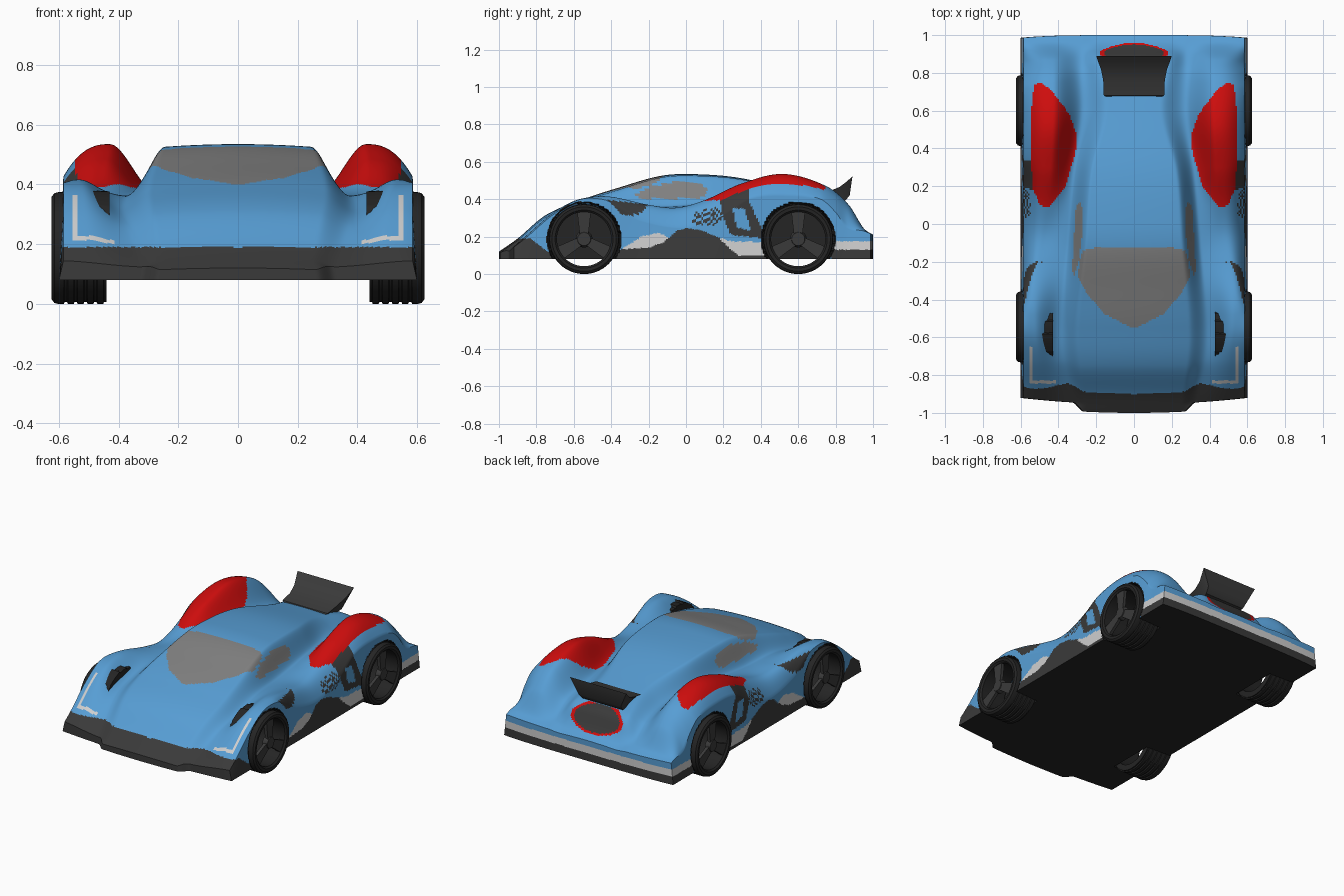
import bpy, bmesh, math
from mathutils import Matrix

if "Cube" in bpy.data.objects:
    bpy.data.objects.remove(bpy.data.objects["Cube"])

COLOURS = {"body_blue": (.095, .34, .66), "signal_red": (.62, .004, .004),
           "window_grey": (.22, .22, .22), "trim_silver": (.62, .62, .62),
           "trim_charcoal": (.042, .042, .042), "tyre_black": (.018, .018, .018)}
NAMES = list(COLOURS)
BLUE, RED, GLASS, SILVER, CHARCOAL, BLACK = range(len(NAMES))
materials = []
for name, rgb in COLOURS.items():
    mat = bpy.data.materials.new(name)
    mat.use_nodes = True
    mat.diffuse_color = (*rgb, 1)
    mat.node_tree.nodes["Principled BSDF"].inputs["Base Color"].default_value = (*rgb, 1)
    materials.append(mat)


def finish(name, bm, only=None):
    """Turn a bmesh into a smooth-shaded object, in one colour or with all of them."""
    bmesh.ops.recalc_face_normals(bm, faces=bm.faces)
    mesh = bpy.data.meshes.new(name)
    bm.to_mesh(mesh)
    bm.free()
    for mat in (materials if only is None else [materials[only]]):
        mesh.materials.append(mat)
    obj = bpy.data.objects.new(name, mesh)
    bpy.context.collection.objects.link(obj)
    bpy.ops.object.select_all(action="DESELECT")
    obj.select_set(True)
    bpy.context.view_layer.objects.active = obj
    bpy.ops.object.shade_smooth_by_angle(angle=math.radians(35))
    return obj


def smooth(a, b, x):
    t = min(max((x - a) / (b - a), 0), 1)
    return t * t * (3 - 2 * t)


def curve(*pts):
    """Smooth function through (position, value) points, constant beyond the ends."""
    last = len(pts) - 1
    slopes = []
    for i in range(last + 1):
        p, q = pts[max(i - 1, 0)], pts[min(i + 1, last)]
        slopes.append((q[1] - p[1]) / (q[0] - p[0]))

    def value(x):
        x = min(max(x, pts[0][0]), pts[last][0])
        i = 0
        while i < last - 1 and x > pts[i + 1][0]:
            i += 1
        (xa, za), (xb, zb) = pts[i], pts[i + 1]
        w = xb - xa
        t = (x - xa) / w
        h = t * t * (3 - 2 * t)
        return (za + (zb - za) * h + w * t * (1 - t) ** 2 * slopes[i]
                - w * t * t * (1 - t) * slopes[i + 1])
    return value


def inside(poly, u, v):
    hit = False
    for (ua, va), (ub, vb) in zip(poly, poly[1:] + poly[:1]):
        if (va > v) != (vb > v) and u < ua + (v - va) * (ub - ua) / (vb - va):
            hit = not hit
    return hit


# Body shape: lengthwise profiles of the spine, valley, fender crest and side edge
HALF, FLOOR = .585, .08
spine = curve((-1, .12), (-.9, .19), (-.75, .315), (-.55, .4), (-.35, .465), (-.15, .522),
              (0, .535), (.28, .515), (.6, .44), (.8, .385), (.88, .345), (.93, .27),
              (.96, .235), (1, .21))
valley = curve((-.95, .12), (-.86, .18), (-.72, .27), (-.55, .32), (-.35, .36), (-.1, .36),
               (.2, .38), (.4, .38), (.6, .37), (.8, .33), (.92, .25), (1, .21))
fender = curve((-.94, .13), (-.86, .2), (-.72, .32), (-.6, .39), (-.48, .415), (-.38, .41),
               (-.2, .37), (-.05, .355), (.1, .395), (.3, .485), (.52, .535), (.75, .47),
               (.87, .37), (.95, .245), (1, .21))
side_edge = curve((-.94, .13), (-.86, .19), (-.72, .31), (-.58, .395), (-.45, .4), (-.36, .36),
                  (-.25, .29), (0, .25), (.2, .32), (.35, .41), (.55, .425), (.72, .4),
                  (.8, .33), (.86, .25), (.95, .23), (1, .21))
crest = curve((-.9, .5), (-.4, .53), (0, .47), (.5, .43), (1, .43))
spine_half = curve((-.95, .25), (-.6, .29), (-.1, .25), (.28, .22), (.6, .14), (.85, .18))
valley_at = curve((-.95, .33), (-.6, .39), (-.1, .355), (.28, .32), (.6, .27), (.85, .28))


def height(x, y):
    x = abs(x)
    peak, top, low = crest(y), fender(y), valley(y)
    if x > peak:
        edge = side_edge(y)
        return edge + (top - edge) * (1 - ((x - peak) / (HALF - peak)) ** 2.5)
    at = valley_at(y)
    middle = (spine(y) - .15 * x * x - low) * (1 - smooth(spine_half(y), at, x))
    return low + middle + (top - low) * smooth(at, peak, x)


WHEEL_Y, WHEEL_R, ARCH_R = (-.545, .6), .187, .193


def in_arch(y, z, r):
    return any(math.hypot(y - wy, z - WHEEL_R) < r for wy in WHEEL_Y)


# Painted areas: seen from above (x, y), or from the side (y, z)
WINDSCREEN = [(0, -.555), (.15, -.48), (.25, -.37), (.295, -.28), (.29, -.2), (.27, -.14),
              (.2, -.125), (-.01, -.125), (-.01, -.555)]
FENDER_PANEL = [(.45, .09), (.36, .2), (.31, .38), (.3, .46), (.34, .58), (.44, .71), (.49, .745),
                (.53, .74), (.545, .6), (.545, .4), (.54, .2), (.5, .1)]
SIDE_WINDOW = [(-.28, .42), (-.2, .465), (-.05, .495), (.08, .485), (.12, .45), (.1, .41),
               (-.1, .4), (-.24, .405)]
VENT = [(-.42, .395), (-.2, .37), (-.25, .32), (-.34, .315)]
INTAKE = [(.18, .4), (.24, .43), (.34, .47), (.34, .38), (.42, .22), (.42, .19), (.24, .21), (.2, .3)]
INTAKE_HOLE = [(.25, .35), (.31, .35), (.35, .23), (.27, .25)]
GRILLE = [(.02, .28), (.06, .34), (.17, .36), (.2, .3), (.15, .26), (.06, .26)]
SILL = [(-.4, .07), (-.4, .13), (-.2, .14), (-.12, .17), (-.05, .23), (0, .245), (.08, .235),
        (.18, .19), (.24, .13), (.28, .1), (.45, .1), (.45, .07)]
SILL_STRIPES = [[(-.37, .12), (-.3, .16), (-.24, .2), (-.15, .22), (-.1, .2), (-.05, .16)],
                [(.16, .2), (.24, .175), (.45, .17), (.45, .1), (.27, .1)]]


def paint(x, y, z, wall):
    x = abs(x)
    if z < FLOOR + .0001 or (wall and x > .4 and in_arch(y, z, ARCH_R + .007)):
        return BLACK
    if y < -.7 and z < .19 - max(0, y + .83) * .8:
        return CHARCOAL
    if y > .78 and z < .175 and wall:
        return SILVER if z > .13 else CHARCOAL
    # exhaust disc with its ring
    if y > .83 and not wall:
        ring = math.hypot(x / .18, (z - .31) / .075)
        if ring < 1:
            return CHARCOAL if ring < .88 else RED
    # corner lamps
    if not wall and ((.54 < x < .557 and -.84 < y < -.65) or (.41 < x < .557 and -.845 < y < -.828)):
        return SILVER
    if not wall and inside(WINDSCREEN, x, y):
        return GLASS
    if .27 < x < .37 and inside(SIDE_WINDOW, y, z):
        return GLASS
    if not wall and inside(FENDER_PANEL, x, y):
        return RED
    if x > .45:
        if inside(SILL, y, z) or (x > .48 and inside(VENT, y, z)):
            return CHARCOAL
        if any(inside(s, y, z) for s in SILL_STRIPES):
            return SILVER
        if x > .53 and inside(INTAKE, y, z) and not inside(INTAKE_HOLE, y, z):
            return CHARCOAL
        if inside(GRILLE, y, z) and (int(y / .016) + int(z / .016)) % 2:
            return CHARCOAL
    return BLUE


# Body: upper skin as a grid, then walls dropped from its border, then the floor
COLS, ROWS, DROPS = 150, 240, 34
bm = bmesh.new()
grid = []
for j in range(ROWS + 1):
    t = j / ROWS
    t = (t + smooth(0, 1, t)) / 2
    row = []
    for i in range(COLS + 1):
        x = HALF * (2 * i / COLS - 1)
        nose = -1 + .1 * x * x + .045 * smooth(.26, .32, abs(x))
        y = nose + (1 - .12 * x ** 4 - nose) * t
        row.append(bm.verts.new((x, y, height(x, y))))
    grid.append(row)
for low, high in zip(grid, grid[1:]):
    for i in range(COLS):
        f = bm.faces.new((low[i], low[i + 1], high[i + 1], high[i]))
        f.material_index = paint(*f.calc_center_median(), False)

border = (grid[0][:-1] + [r[-1] for r in grid[:-1]] + grid[-1][:0:-1]
          + [r[0] for r in grid[:0:-1]])
rim = [v.co.copy() for v in border]
for k in range(1, DROPS + 1):
    t = k / DROPS
    ring = []
    for co in rim:
        x, y, z = co.x * (1 + .025 * t), co.y, co.z + (FLOOR - co.z) * t
        if abs(x) > HALF - .001 and in_arch(y, z, ARCH_R):
            x = math.copysign(.43, x)      # push the wheel arches inwards
        ring.append(bm.verts.new((x, y, z)))
    for i in range(len(ring)):
        f = bm.faces.new((border[i - 1], border[i], ring[i], ring[i - 1]))
        f.material_index = paint(*f.calc_center_median(), True)
    border = ring
bm.faces.new(border).material_index = BLACK
finish("body", bm)

# Rear wing: lofted blade that widens and curls up towards the back
bm = bmesh.new()
sections = []
for y, top, bottom, half in ((.68, .425, .4, .16), (.76, .44, .385, .163), (.82, .465, .375, .175),
                             (.86, .495, .385, .19), (.89, .522, .42, .2)):
    sections.append([bm.verts.new(p) for p in ((-half, y, top), (half, y, top),
                                               (half * .75, y - .015, bottom),
                                               (-half * .75, y - .015, bottom))])
for a, b in zip(sections, sections[1:]):
    for i in range(4):
        bm.faces.new((a[i - 1], a[i], b[i], b[i - 1]))
bm.faces.new(sections[0])
bm.faces.new(sections[-1])
finish("rear_wing", bm, CHARCOAL)


def wheel(name, side, y):
    """Hollow grooved tyre with a three-spoke hub, centred on its axle."""
    bm = bmesh.new()
    profile = [(.612, .145), (.622, .155), (.624, .172), (.615, .184)]
    for i in range(5):
        g = .595 - i * .033
        profile += [(g + .008, WHEEL_R), (g - .012, WHEEL_R), (g - .014, .18), (g - .022, .18)]
    profile += [(.44, .175), (.44, .145)]
    verts = [bm.verts.new((px, 0, pr)) for px, pr in profile]
    edges = [bm.edges.new((verts[i - 1], verts[i])) for i in range(len(verts))]
    bmesh.ops.spin(bm, geom=verts + edges, cent=(0, 0, 0), axis=(1, 0, 0), dvec=(0, 0, 0),
                   angle=math.tau, steps=56)
    bmesh.ops.remove_doubles(bm, verts=bm.verts, dist=.0002)
    tyre = finish(name + "_tyre", bm, BLACK)

    bm = bmesh.new()
    turn = Matrix.Rotation(math.pi / 2, 4, "Y")
    bmesh.ops.create_cone(bm, cap_ends=True, segments=32, radius1=.045, radius2=.035, depth=.03,
                          matrix=Matrix.Translation((.6, 0, 0)) @ turn)
    for k in range(3):
        spoke = bmesh.ops.create_cube(bm, size=1)["verts"]
        for v in spoke:
            wide = .075 if v.co.z > 0 else .045
            v.co = (.6 + v.co.x * .02, v.co.y * wide, .085 + v.co.z * .13)
        bmesh.ops.rotate(bm, verts=spoke, cent=(0, 0, 0),
                         matrix=Matrix.Rotation(math.tau * k / 3, 3, "X"))
    spokes = finish(name + "_spokes", bm, CHARCOAL)
    for obj in (tyre, spokes):
        obj.location = (0, y, WHEEL_R)
        obj.rotation_euler.z = 0 if side > 0 else math.pi


for end, y in zip(("front", "rear"), WHEEL_Y):
    for label, side in (("left", 1), ("right", -1)):
        wheel(f"{end}_{label}_wheel", side, y)
